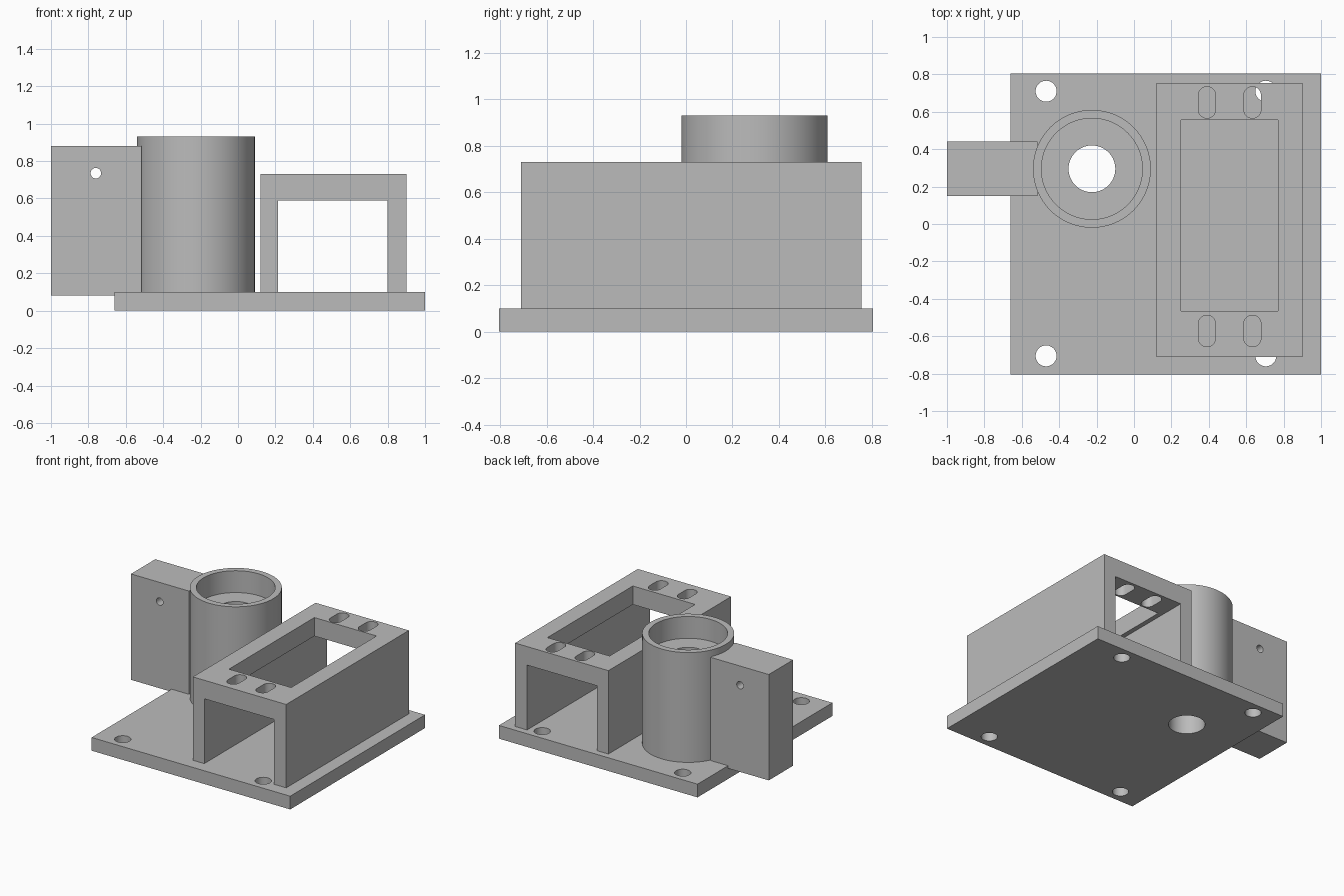
import bpy

cube = bpy.data.objects.get("Cube")
if cube:
    bpy.data.objects.remove(cube, do_unlink=True)

grey = bpy.data.materials.new("plain grey")
grey.use_nodes = True
COLOUR = (0.5, 0.5, 0.5, 1)
grey.diffuse_color = COLOUR
grey.node_tree.nodes["Principled BSDF"].inputs["Base Color"].default_value = COLOUR


def box(name, x, y, z):
    """Box from (min, max) ranges."""
    bpy.ops.mesh.primitive_cube_add(size=1, location=[sum(r) / 2 for r in (x, y, z)])
    ob = bpy.context.object
    ob.name = name
    ob.scale = [r[1] - r[0] for r in (x, y, z)]
    bpy.ops.object.transform_apply(location=True, rotation=False, scale=True)
    ob.data.materials.append(grey)
    return ob


def cylinder(name, x, y, z, radius, verts=96):
    """Upright cylinder over the z range."""
    bpy.ops.mesh.primitive_cylinder_add(vertices=verts, radius=radius, depth=z[1] - z[0],
                                        location=(x, y, sum(z) / 2))
    ob = bpy.context.object
    ob.name = name
    ob.data.materials.append(grey)
    return ob


def slot(x, y, z, width, length):
    """Upright cutter with rounded ends, long in y."""
    ob = cylinder("slot_cutter", x, y, z, width / 2, 48)
    for v in ob.data.vertices:
        if abs(v.co.y) > 1e-4:
            v.co.y += (length - width) / 2 * (1 if v.co.y > 0 else -1)
    return ob


def cut(target, cutters):
    for c in cutters:
        mod = target.modifiers.new("cut", "BOOLEAN")
        mod.operation = "DIFFERENCE"
        mod.solver = "EXACT"
        mod.object = c
        bpy.context.view_layer.objects.active = target
        bpy.ops.object.modifier_apply(modifier=mod.name)
        bpy.data.objects.remove(c, do_unlink=True)


BOSS_X, BOSS_Y, BORE = -0.225, 0.295, 0.125
THROUGH = (-0.2, 1.2)

# Base plate with corner screw holes and central bore
plate = box("base_plate", (-0.66, 1), (-0.805, 0.805), (0, 0.1))
holes = [cylinder("hole_cutter", x, y, THROUGH, 0.056, 48)
         for x in (-0.47, 0.705) for y in (-0.705, 0.71)]
cut(plate, holes + [cylinder("bore_cutter", BOSS_X, BOSS_Y, THROUGH, BORE)])

# Round housing with a shallow seat and narrower bore
housing = cylinder("round_housing", BOSS_X, BOSS_Y, (0.1, 0.93), 0.315)
cut(housing, [cylinder("seat_cutter", BOSS_X, BOSS_Y, (0.765, 1.2), 0.27),
              cylinder("bore_cutter", BOSS_X, BOSS_Y, THROUGH, BORE)])

# Side block with a cross pin hole
block = box("side_block", (-1, -0.515), (0.15, 0.44), (0.08, 0.88))
pin = cylinder("pin_cutter", -0.76, 0.295, (-0.5, 0.5), 0.028, 48)
pin.location.z = 0.735
pin.rotation_euler.x = 1.5707963
cut(block, [pin])

# Tunnel-shaped mount with a top window and four slots
mount = box("tunnel_mount", (0.12, 0.9), (-0.71, 0.755), (0.1, 0.73))
slots = [slot(x, y, (0.5, 1), 0.092, 0.168)
         for x in (0.39, 0.633) for y in (-0.572, 0.65)]
cut(mount, [box("tunnel_cutter", (0.215, 0.8), (-1, 1), (0, 0.59)),
            box("window_cutter", (0.25, 0.77), (-0.465, 0.555), (0.5, 1))] + slots)

# Smooth round walls, keep edges sharp
for ob in (plate, housing, block, mount):
    bpy.ops.object.select_all(action="DESELECT")
    ob.select_set(True)
    bpy.context.view_layer.objects.active = ob
    bpy.ops.object.shade_smooth_by_angle(angle=0.52)
